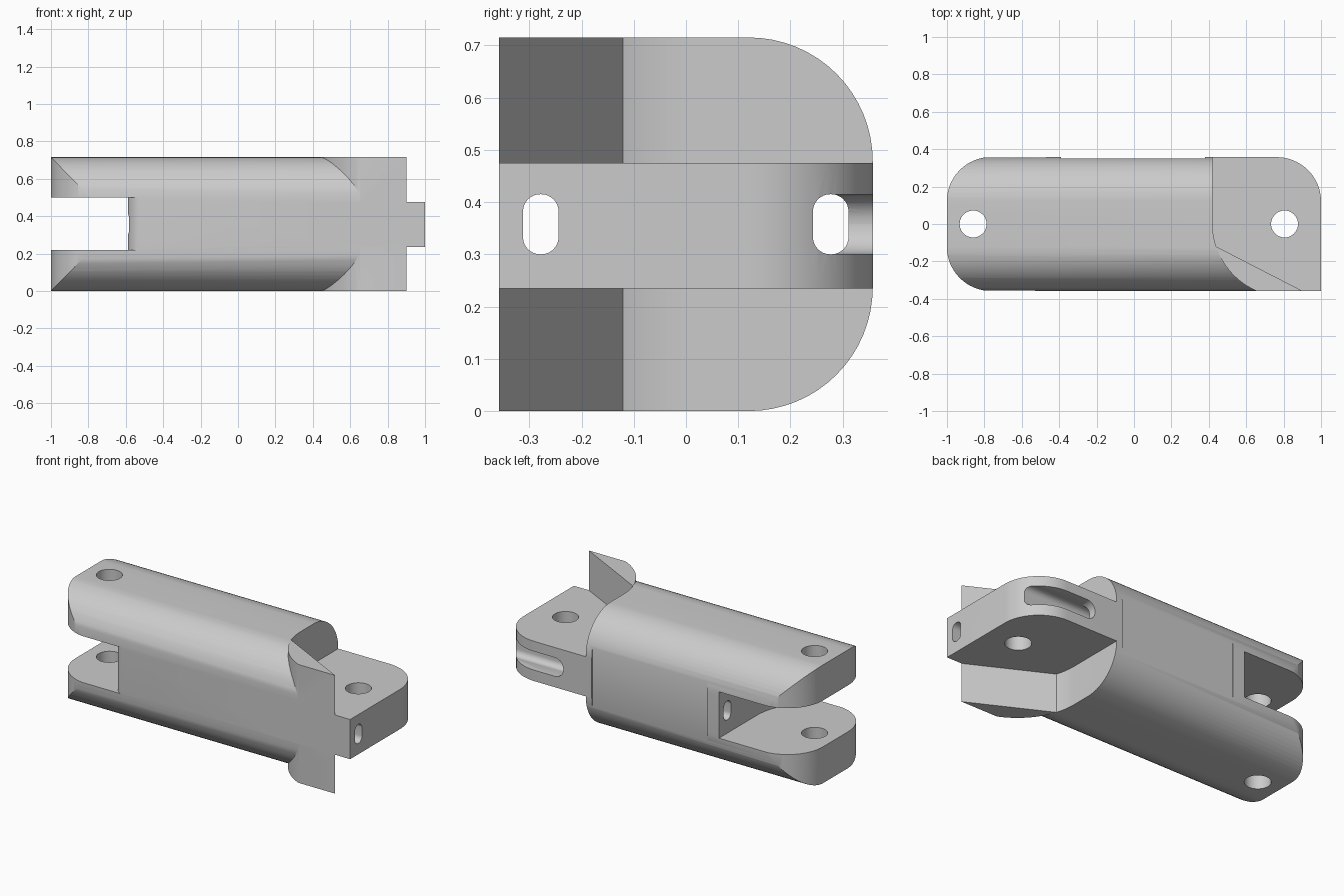
import bpy, bmesh
from math import pi, sin, cos, asin, sqrt
from mathutils import Vector

if "Cube" in bpy.data.objects:
    bpy.data.objects.remove(bpy.data.objects["Cube"], do_unlink=True)

W = 0.3575            # half width
H = 2 * W             # height
R = 0.237             # corner radius
CLEAR = 0.39          # swing clearance around each pin
FORK, PIN = -0.86, 0.81
Z0, Z1 = 0.235, 0.475  # tongue bottom and top

grey = bpy.data.materials.new("light grey")
grey.use_nodes = True
grey.diffuse_color = (0.6, 0.6, 0.6, 1)
grey.node_tree.nodes["Principled BSDF"].inputs["Base Color"].default_value = (0.6, 0.6, 0.6, 1)


def arc(cx, cy, r, a0, a1, n=16):
    return [(cx + r * cos(a0 + (a1 - a0) * i / n), cy + r * sin(a0 + (a1 - a0) * i / n))
            for i in range(n + 1)]


def prism(name, pts, lo, hi, axis="z"):
    """Extrude a 2D outline along an axis."""
    place = {"x": lambda a, b, c: (c, a, b), "y": lambda a, b, c: (a, c, b),
             "z": lambda a, b, c: (a, b, c)}[axis]
    bm = bmesh.new()
    face = bm.faces.new([bm.verts.new(place(a, b, lo)) for a, b in pts])
    ext = bmesh.ops.extrude_face_region(bm, geom=[face])
    move = Vector(place(0, 0, hi - lo))
    bmesh.ops.translate(bm, vec=move, verts=[v for v in ext["geom"] if isinstance(v, bmesh.types.BMVert)])
    bmesh.ops.recalc_face_normals(bm, faces=bm.faces)
    mesh = bpy.data.meshes.new(name)
    bm.to_mesh(mesh)
    bm.free()
    mesh.materials.append(grey)
    ob = bpy.data.objects.new(name, mesh)
    bpy.context.collection.objects.link(ob)
    return ob


def rect(a0, a1, b0, b1):
    return [(a0, b0), (a1, b0), (a1, b1), (a0, b1)]


def rounded(a0, a1, b0, b1, r, n=16):
    return (arc(a1 - r, b0 + r, r, -pi / 2, 0, n) + arc(a1 - r, b1 - r, r, 0, pi / 2, n)
            + arc(a0 + r, b1 - r, r, pi / 2, pi, n) + arc(a0 + r, b0 + r, r, pi, 1.5 * pi, n))


def boolean(ob, tool, operation):
    mod = ob.modifiers.new(operation.lower(), "BOOLEAN")
    mod.operation, mod.object, mod.solver = operation, tool, "EXACT"
    bpy.context.view_layer.objects.active = ob
    bpy.ops.object.modifier_apply(modifier=mod.name)
    bpy.data.objects.remove(tool, do_unlink=True)


# Concave end of the body, running from the middle to the front face
sweep = asin(W / CLEAR)
end_arc = arc(PIN, 0, CLEAR, pi, pi + sweep)
tip = end_arc[-1]

# Body: rounded bar trimmed to its plan outline
body = prism("finger_link", rounded(-W, W, 0, H, R), -1.2, 1.2, "x")
plan = (arc(-1 + R, W - R, R + 0.001, pi / 2, pi) + arc(-1 + R, -W + R, R + 0.001, pi, 1.5 * pi)
        + [(-0.7, -0.5), (tip[0], -0.5)] + end_arc[::-1] + [(PIN - CLEAR, 0.5), (-0.7, 0.5)])
boolean(body, prism("plan_cutter", plan, -0.2, 1), "INTERSECT")

# Shallow flat recess on the back
boolean(body, prism("recess_cutter", rounded(-0.39, 0.38, 0.1, 0.615, 0.03, 5), 0.35, 0.5, "y"), "DIFFERENCE")

# Tongue with a rounded back corner
tongue = [(0.4, -W), (1, -W)] + arc(1 - R, W - R, R, 0, pi / 2) + [(0.4, W)]
boolean(body, prism("tongue", tongue, Z0, Z1), "UNION")

# Stop wedges above and below the tongue
start = 5
while end_arc[start][1] > -0.12:
    start += 1
wedge = [(PIN - sqrt(CLEAR ** 2 - 0.12 ** 2), -0.12)] + end_arc[start:] + [(0.9, -W)]
for name, lo, hi in (("lower_stop", 0, Z0 + 0.002), ("upper_stop", Z1 - 0.002, H)):
    boolean(body, prism(name, wedge, lo, hi), "UNION")

# Fork slot, clearing the neighbouring tongue
slot_arc = arc(FORK, 0, CLEAR, 0, -asin(0.28 / CLEAR))
sx = slot_arc[-1][0]
slot = ([(-1.2, 0.5), (FORK + CLEAR, 0.5)] + slot_arc
        + arc(sx + 0.08, -0.28, 0.08, pi, 1.5 * pi, 8)[1:] + [(sx + 0.08, -0.5), (-1.2, -0.5)])
boolean(body, prism("slot_cutter", slot, 0.22, 0.5), "DIFFERENCE")

# Pin holes
for x in (FORK, PIN - 0.005):
    boolean(body, prism("pin_cutter", arc(x, 0, 0.072, 0, 2 * pi, 40)[:-1], -0.2, 1), "DIFFERENCE")

# Cord channels along the length
for y in (-0.278, 0.277):
    channel = rounded(y - 0.034, y + 0.034, 0.3, 0.415, 0.033, 8)
    boolean(body, prism("channel_cutter", channel, -1.3, 1.3, "x"), "DIFFERENCE")

# Open groove where the back channel leaves the tongue
groove = rounded(0.57, 1.2, 0.301, 0.414, 0.056, 8)
boolean(body, prism("groove_cutter", groove, 0.277, 0.5, "y"), "DIFFERENCE")

bpy.ops.object.select_all(action="DESELECT")
body.select_set(True)
bpy.context.view_layer.objects.active = body
bpy.ops.object.shade_smooth_by_angle(angle=0.5)
